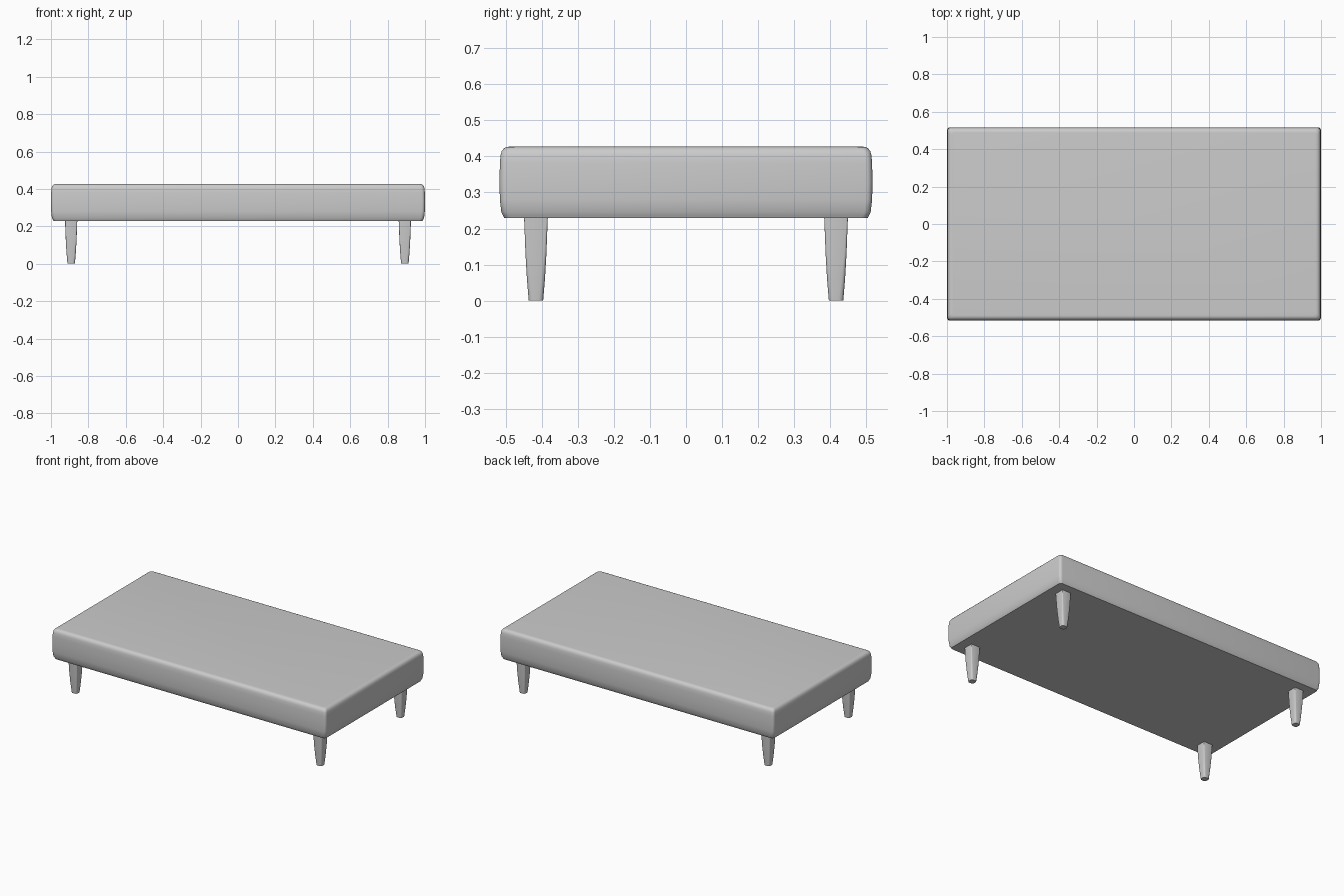
import bpy, bmesh, math

if "Cube" in bpy.data.objects:
    bpy.data.objects.remove(bpy.data.objects["Cube"])


def rounded_rect(hx, hy, r, seg):
    """Points of a rounded rectangle with half sizes hx, hy."""
    pts = []
    for q, (sx, sy) in enumerate([(1, 1), (-1, 1), (-1, -1), (1, -1)]):
        for i in range(seg + 1):
            a = math.pi / 2 * (q + i / seg)
            pts.append((sx * (hx - r) + r * math.cos(a),
                        sy * (hy - r) + r * math.sin(a)))
    return pts


def loft(name, sections, seg, loc=(0, 0, 0)):
    """Skin a stack of (half x, half y, corner radius, z) sections."""
    bm = bmesh.new()
    rings = [[bm.verts.new((x, y, z)) for x, y in rounded_rect(hx, hy, r, seg)]
             for hx, hy, r, z in sections]
    n = len(rings[0])
    for a, b in zip(rings, rings[1:]):
        for i in range(n):
            j = (i + 1) % n
            bm.faces.new((a[i], a[j], b[j], b[i]))
    bm.faces.new(rings[0][::-1])
    bm.faces.new(rings[-1])
    mesh = bpy.data.meshes.new(name)
    bm.to_mesh(mesh)
    bm.free()
    obj = bpy.data.objects.new(name, mesh)
    obj.location = loc
    bpy.context.collection.objects.link(obj)
    bpy.ops.object.select_all(action='DESELECT')
    obj.select_set(True)
    bpy.context.view_layer.objects.active = obj
    bpy.ops.object.shade_smooth_by_angle(angle=math.radians(35))
    return obj


# Upholstered cushion: (inset, height) profile with softened edges
profile = [(0.013, 0.229), (0.010, 0.236), (0.005, 0.246), (0.001, 0.28),
           (0.0, 0.33), (0.001, 0.38), (0.003, 0.403), (0.006, 0.414),
           (0.012, 0.422), (0.020, 0.426), (0.028, 0.427)]
loft("cushion", [(1.0 - d, 0.517 - d, 0.018, z) for d, z in profile], 5)

# Tapered legs: square at the top, rounder at the foot
leg_sections = [(0.020, 0.020, 0.012, 0.0), (0.025, 0.025, 0.010, 0.06),
                (0.029, 0.029, 0.007, 0.13), (0.033, 0.033, 0.004, 0.235)]
for y_name, sy in (("front", -1), ("back", 1)):
    for x_name, sx in (("left", -1), ("right", 1)):
        loft(f"{y_name}_{x_name}_leg", leg_sections, 3,
             (sx * 0.892, sy * 0.416, 0))
